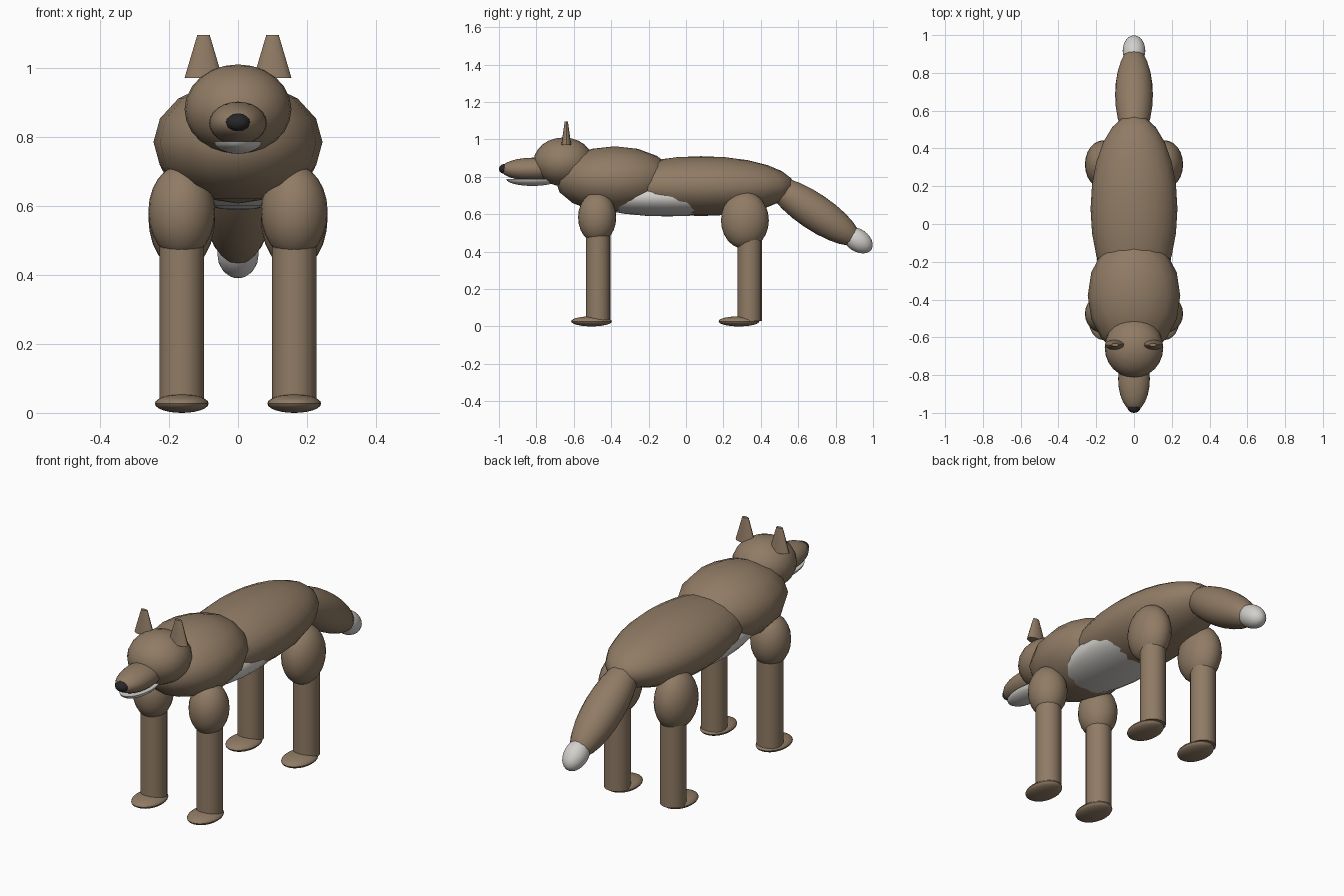
import bpy, bmesh, math
from mathutils import Matrix

cube = bpy.data.objects.get("Cube")
if cube:
    bpy.data.objects.remove(cube, do_unlink=True)


def material(name, rgb):
    m = bpy.data.materials.new(name)
    m.use_nodes = True
    m.diffuse_color = (*rgb, 1)
    bsdf = m.node_tree.nodes["Principled BSDF"]
    bsdf.inputs["Base Color"].default_value = (*rgb, 1)
    bsdf.inputs["Roughness"].default_value = 0.8
    return m


FUR = material("brown fur", (0.28, 0.2, 0.13))
PALE = material("pale fur", (0.65, 0.63, 0.6))
DARK = material("dark nose", (0.02, 0.02, 0.022))


def finish(name, bm, mat):
    me = bpy.data.meshes.new(name)
    bm.to_mesh(me)
    bm.free()
    me.materials.append(mat)
    ob = bpy.data.objects.new(name, me)
    bpy.context.collection.objects.link(ob)
    bpy.ops.object.select_all(action="DESELECT")
    ob.select_set(True)
    bpy.context.view_layer.objects.active = ob
    bpy.ops.object.shade_smooth_by_angle(angle=math.radians(40))
    return ob


def ellipsoid(name, center, radii, mat=FUR, tilt=0, seg=24, rings=12, lower_half=False):
    bm = bmesh.new()
    bmesh.ops.create_uvsphere(bm, u_segments=seg, v_segments=rings, radius=1)
    if lower_half:
        geom = bm.verts[:] + bm.edges[:] + bm.faces[:]
        bmesh.ops.bisect_plane(bm, geom=geom, plane_co=(0, 0, 0),
                               plane_no=(0, 0, 1), clear_outer=True)
        bmesh.ops.holes_fill(bm, edges=[e for e in bm.edges if e.is_boundary])
    place = (Matrix.Translation(center) @ Matrix.Rotation(math.radians(tilt), 4, "X")
             @ Matrix.Diagonal((*radii, 1)))
    bm.transform(place)
    return finish(name, bm, mat)


def cone(name, center, r1, r2, height, flat=1, seg=16):
    bm = bmesh.new()
    bmesh.ops.create_cone(bm, cap_ends=True, segments=seg, radius1=r1, radius2=r2, depth=height)
    bm.transform(Matrix.Translation(center) @ Matrix.Diagonal((1, flat, 1, 1)))
    return finish(name, bm, FUR)


# Torso
ellipsoid("body", (0, 0.08, 0.75), (0.23, 0.5, 0.16))
ellipsoid("chest", (0, -0.38, 0.785), (0.245, 0.32, 0.178), seg=16, rings=8)
ellipsoid("belly", (0, -0.1, 0.69), (0.2, 0.45, 0.102), PALE)

# Head
ellipsoid("head", (0, -0.655, 0.88), (0.155, 0.16, 0.13))
ellipsoid("muzzle", (0, -0.82, 0.84), (0.084, 0.17, 0.062))
ellipsoid("lower_jaw", (0, -0.82, 0.787), (0.07, 0.14, 0.036), PALE, lower_half=True)
ellipsoid("nose", (0, -0.97, 0.842), (0.035, 0.03, 0.026), DARK)

# Tail
ellipsoid("tail", (0, 0.684, 0.615), (0.1, 0.295, 0.097), tilt=-34)
ellipsoid("tail_tip", (0, 0.917, 0.461), (0.06, 0.09, 0.06), PALE, tilt=-34)

# Ears and legs on both sides
for side, s in (("left", 1), ("right", -1)):
    cone(side + "_ear", (s * 0.1, -0.64, 1.033), 0.055, 0.018, 0.125, flat=0.48)
    x = s * 0.163
    ellipsoid(side + "_shoulder", (x, -0.475, 0.583), (0.097, 0.102, 0.136))
    ellipsoid(side + "_thigh", (x, 0.315, 0.567), (0.097, 0.128, 0.154))
    for end, leg_y, foot_y in (("front", -0.47, -0.505), ("back", 0.34, 0.283)):
        cone(f"{side}_{end}_leg", (x, leg_y, 0.28), 0.065, 0.065, 0.5)
        ellipsoid(f"{side}_{end}_paw", (x, foot_y, 0.027), (0.078, 0.109, 0.027))
